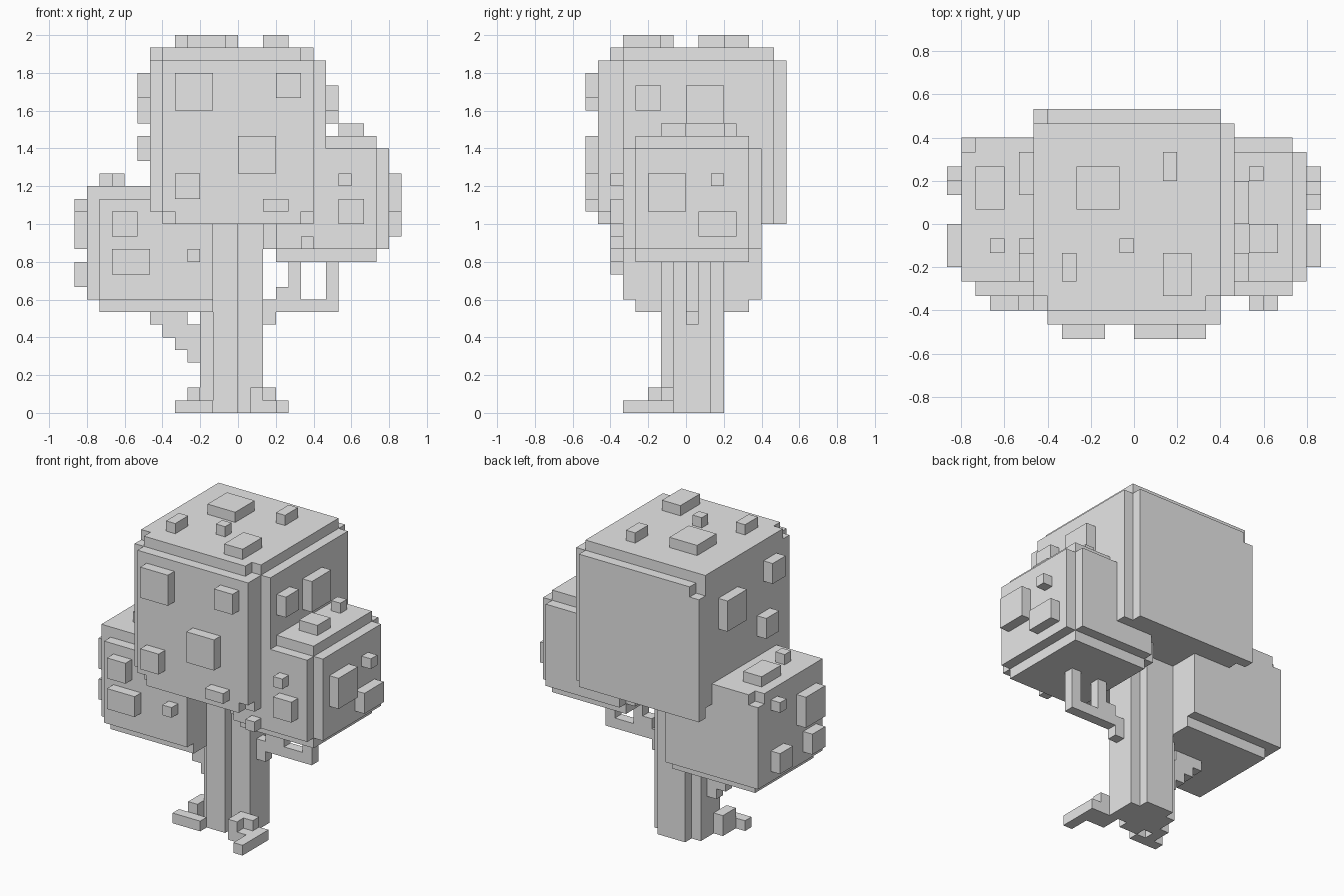
import bpy
import bmesh
from mathutils import Matrix, Vector

UNIT = 2 / 30  # edge of one block

if "Cube" in bpy.data.objects:
    bpy.data.objects.remove(bpy.data.objects["Cube"], do_unlink=True)

grey = bpy.data.materials.new("plain_grey")
grey.use_nodes = True
grey.diffuse_color = (0.8, 0.8, 0.8, 1)
grey.node_tree.nodes["Principled BSDF"].inputs["Base Color"].default_value = grey.diffuse_color


def block_object(name, boxes):
    """Make one object from boxes given as x, y and z ranges in block units."""
    bm = bmesh.new()
    for ranges in boxes:
        low = Vector([r[0] for r in ranges])
        high = Vector([r[1] for r in ranges])
        place = Matrix.Translation((low + high) / 2 * UNIT)
        size = Matrix.Diagonal((high - low) * UNIT).to_4x4()
        bmesh.ops.create_cube(bm, size=1, matrix=place @ size)
    mesh = bpy.data.meshes.new(name)
    bm.to_mesh(mesh)
    bm.free()
    mesh.materials.append(grey)
    obj = bpy.data.objects.new(name, mesh)
    bpy.context.collection.objects.link(obj)
    return obj


def tufts(name, axis, start, side, patches):
    """Raise one-block patches from a face; side is +1 or -1 along the axis."""
    layer = tuple(sorted((start, start + side)))
    boxes = []
    for patch in patches:
        ranges = list(patch)
        ranges.insert("xyz".index(axis), layer)
        boxes.append(ranges)
    block_object(name, boxes)


# Trunk with stepped corners
block_object("trunk", [
    ((-2, 0), (-2, 3), (0, 15)),
    ((-2, 1), (-1, 3), (0, 15)),
    ((-3, 2), (-1, 2), (0, 15)),
])

# Roots
block_object("right_root", [
    ((-5, -2), (-3, -2), (0, 1)),
    ((-4, -3), (-2, 0), (0, 2)),
])
block_object("left_root", [
    ((1, 3), (-3, -1), (0, 1)),
    ((1, 2), (-3, -1), (1, 2)),
    ((2, 3), (-2, -1), (1, 2)),
    ((3, 4), (-5, -1), (0, 1)),
])

# Branches: a staircase on one side, a fork on the other
stairs = [((-4 - i, -3 - i), (0, 1), (4 + i, 8)) for i in range(1, 4)]
block_object("right_branch", [((-4, -3), (0, 1), (4, 7))] + stairs)
block_object("left_branch", [
    ((2, 3), (0, 1), (7, 9)),
    ((3, 8), (0, 1), (8, 9)),
    ((3, 4), (0, 1), (9, 10)),
    ((4, 5), (0, 1), (9, 13)),
    ((7, 8), (0, 1), (9, 13)),
])

# Crown: core with thinner layers, squarer at the back and right
block_object("crown", [
    ((-7, 6), (-6, 7), (16, 28)),
    ((-6, 6), (-6, 7), (15, 16)),
    ((6, 7), (-5, 7), (15, 28)),
    ((-6, 6), (-7, -6), (16, 28)),
    ((-5, 5), (-7, -6), (15, 16)),
    ((-6, 6), (7, 8), (15, 28)),
    ((-7, -6), (7, 8), (15, 27)),
    ((-7, 6), (-5, 7), (28, 29)),
    ((-6, 5), (-6, -5), (28, 29)),
])
tufts("crown_front_tufts", "y", -7, -1, [
    ((-5, -2), (24, 27)), ((3, 5), (25, 27)), ((0, 3), (19, 22)),
    ((-5, -3), (17, 19)), ((2, 4), (16, 17)),
])
tufts("crown_top_tufts", "z", 29, 1, [
    ((-4, -1), (1, 4)), ((2, 3), (3, 5)), ((-5, -4), (-4, -2)),
    ((-1, 0), (-2, -1)), ((2, 4), (-5, -2)),
])
tufts("crown_left_tufts", "x", 7, 1, [((-4, -2), (24, 26)), ((0, 3), (23, 26))])
tufts("crown_right_tufts", "x", -7, -1, [
    ((2, 5), (23, 26)), ((-4, -2), (25, 27)), ((-3, -1), (20, 22)),
])

# Left foliage: a box with every edge stepped
block_object("left_foliage", [
    ((2, 12), (-4, 5), (13, 21)),
    ((3, 11), (-5, 6), (13, 21)),
    ((3, 11), (-4, 5), (12, 22)),
])
tufts("left_foliage_front_tufts", "y", -5, -1, [
    ((8, 9), (18, 19)), ((8, 10), (15, 17)), ((5, 6), (13, 14)),
])
tufts("left_foliage_side_tufts", "x", 12, 1, [
    ((-3, 0), (16, 19)), ((2, 3), (18, 19)), ((1, 4), (14, 16)),
])
tufts("left_foliage_top_tufts", "z", 22, 1, [((8, 9), (3, 4)), ((8, 10), (-2, 0))])

# Right foliage: stepped at the front and bottom, square behind
block_object("right_foliage", [
    ((-12, -2), (-4, 5), (9, 18)),
    ((-11, -2), (5, 6), (9, 18)),
    ((-12, -11), (5, 6), (9, 17)),
    ((-11, -2), (-5, -4), (9, 17)),
    ((-11, -2), (-4, 5), (8, 9)),
])
tufts("right_foliage_front_tufts", "y", -5, -1, [
    ((-10, -8), (14, 16)), ((-10, -7), (11, 13)), ((-4, -3), (12, 13)),
])
tufts("right_foliage_side_tufts", "x", -12, -1, [
    ((-3, 0), (13, 16)), ((3, 4), (16, 17)), ((-3, -1), (10, 12)), ((2, 4), (10, 12)),
])
tufts("right_foliage_top_tufts", "z", 18, 1, [((-11, -9), (1, 4)), ((-10, -9), (-2, -1))])
